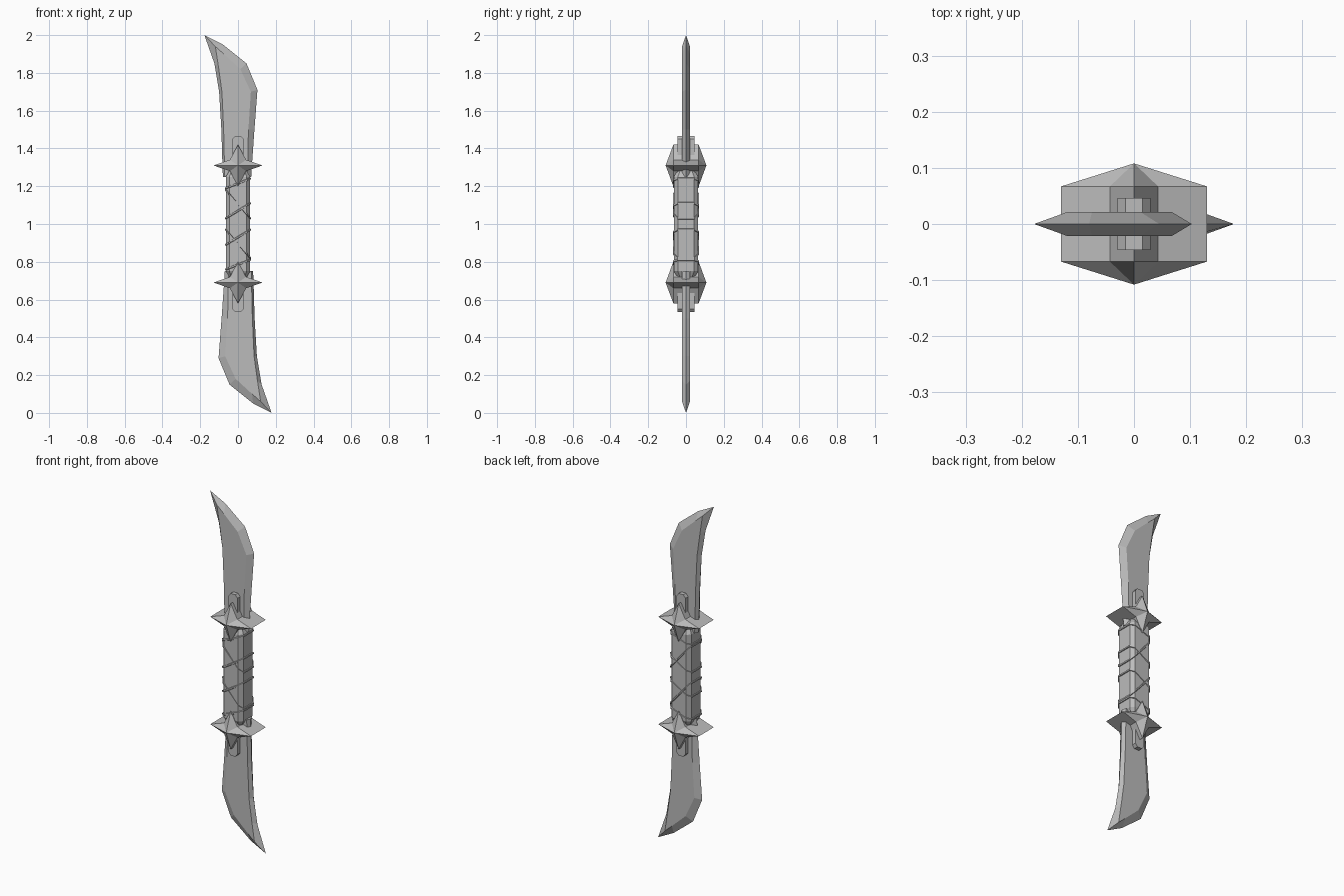
import bpy, bmesh, math
from mathutils import Matrix

cube = bpy.data.objects.get("Cube")
if cube:
    bpy.data.objects.remove(cube, do_unlink=True)

steel = bpy.data.materials.new("grey_steel")
steel.use_nodes = True
colour = (0.5, 0.5, 0.5, 1)
steel.diffuse_color = colour
steel.node_tree.nodes["Principled BSDF"].inputs["Base Color"].default_value = colour

# Half turn about the y axis through the middle of the grip
HALF_TURN = (Matrix.Translation((0, 0, 1)) @ Matrix.Rotation(math.pi, 4, 'Y')
             @ Matrix.Translation((0, 0, -1)))


def add_object(name, bm, mirrored=False):
    bmesh.ops.recalc_face_normals(bm, faces=bm.faces)
    mesh = bpy.data.meshes.new(name)
    bm.to_mesh(mesh)
    bm.free()
    mesh.materials.append(steel)
    ends = (("upper_", Matrix()), ("lower_", HALF_TURN)) if mirrored else (("", Matrix()),)
    for prefix, turn in ends:
        obj = bpy.data.objects.new(prefix + name, mesh.copy() if prefix == "lower_" else mesh)
        obj.data.transform(turn)
        bpy.context.collection.objects.link(obj)


def loft(bm, rings, cap=True):
    """Skin a list of equal point loops and close both ends."""
    loops = [[bm.verts.new(p) for p in ring] for ring in rings]
    n = len(loops[0])
    for a, b in zip(loops, loops[1:]):
        for i in range(n):
            j = (i + 1) % n
            bm.faces.new((a[i], a[j], b[j], b[i]))
    if cap:
        bm.faces.new(loops[0])
        bm.faces.new(loops[-1])
    return loops


# Blade: sharp outline in the middle, bevelled to a flat on both sides
edge = [(-.08, 1.25), (-.083, 1.33), (-.088, 1.5), (-.1, 1.7), (-.125, 1.85), (-.178, 2),
        (-.08, 1.95), (.045, 1.85), (.103, 1.71), (.087, 1.5), (.075, 1.33), (.07, 1.25)]
flat = [(-.07, 1.25), (-.072, 1.33), (-.076, 1.5), (-.085, 1.7), (-.103, 1.83), (-.12, 1.94),
        (-.075, 1.9), (.012, 1.82), (.068, 1.7), (.055, 1.5), (.052, 1.33), (.05, 1.25)]
bm = bmesh.new()
loft(bm, [[(x, y, z) for x, z in pts] for pts, y in ((flat, -.021), (edge, 0), (flat, .021))])
add_object("blade", bm, True)

# Guard: four-pointed star block with a pyramid on the front and back
star = [(.13, 0), (.043, .03), (0, .11), (-.043, .03),
        (-.13, 0), (-.043, -.03), (0, -.11), (.043, -.03)]
bm = bmesh.new()
loops = loft(bm, [[(x, y, 1.31 + z) for x, z in star] for y in (-.067, .067)], cap=False)
for loop, y in zip(loops, (-.108, .108)):
    apex = bm.verts.new((0, y, 1.31))
    for i in range(8):
        bm.faces.new((loop[i], loop[(i + 1) % 8], apex))
add_object("guard", bm, True)

# Clamp: chamfered tongue straddling the blade root
tongue = [(-.029, 1.3), (-.029, 1.45), (-.015, 1.467), (.015, 1.467), (.029, 1.45), (.029, 1.3)]
bm = bmesh.new()
loft(bm, [[(x, y, z) for x, z in tongue] for y in (-.046, .046)])
add_object("clamp", bm, True)

# Grip: chamfered octagonal bar with drawn-in ends
octagon = [(.064, -.043), (.064, .043), (.046, .064), (-.046, .064),
           (-.064, .043), (-.064, -.043), (-.046, -.064), (.046, -.064)]
bm = bmesh.new()
loft(bm, [[(x * s, y * s, z) for x, y in octagon]
          for z, s in ((.72, .75), (.75, 1), (1.25, 1), (1.28, .75))])
add_object("grip", bm)


# Cords: thin tilted bands, crossing on the front and back
def cord(name, z_left, z_right):
    mid, slope = (z_left + z_right) / 2, (z_left - z_right) / .128
    rings = [[(x * s, y * s, mid + slope * x + h) for x, y in octagon]
             for s, h in ((.97, -.006), (1.07, -.004), (1.07, .004), (.97, .006))]
    bm = bmesh.new()
    loft(bm, rings + rings[:1], cap=False)
    bmesh.ops.remove_doubles(bm, verts=bm.verts, dist=.0001)
    add_object(name, bm)


for k, (a, b) in enumerate([(1.24, 1.19), (1.03, 1.18), (1.11, 1.03)]):
    cord(f"upper_cord_{k + 1}", a, b)
    cord(f"lower_cord_{k + 1}", 2 - b, 2 - a)
